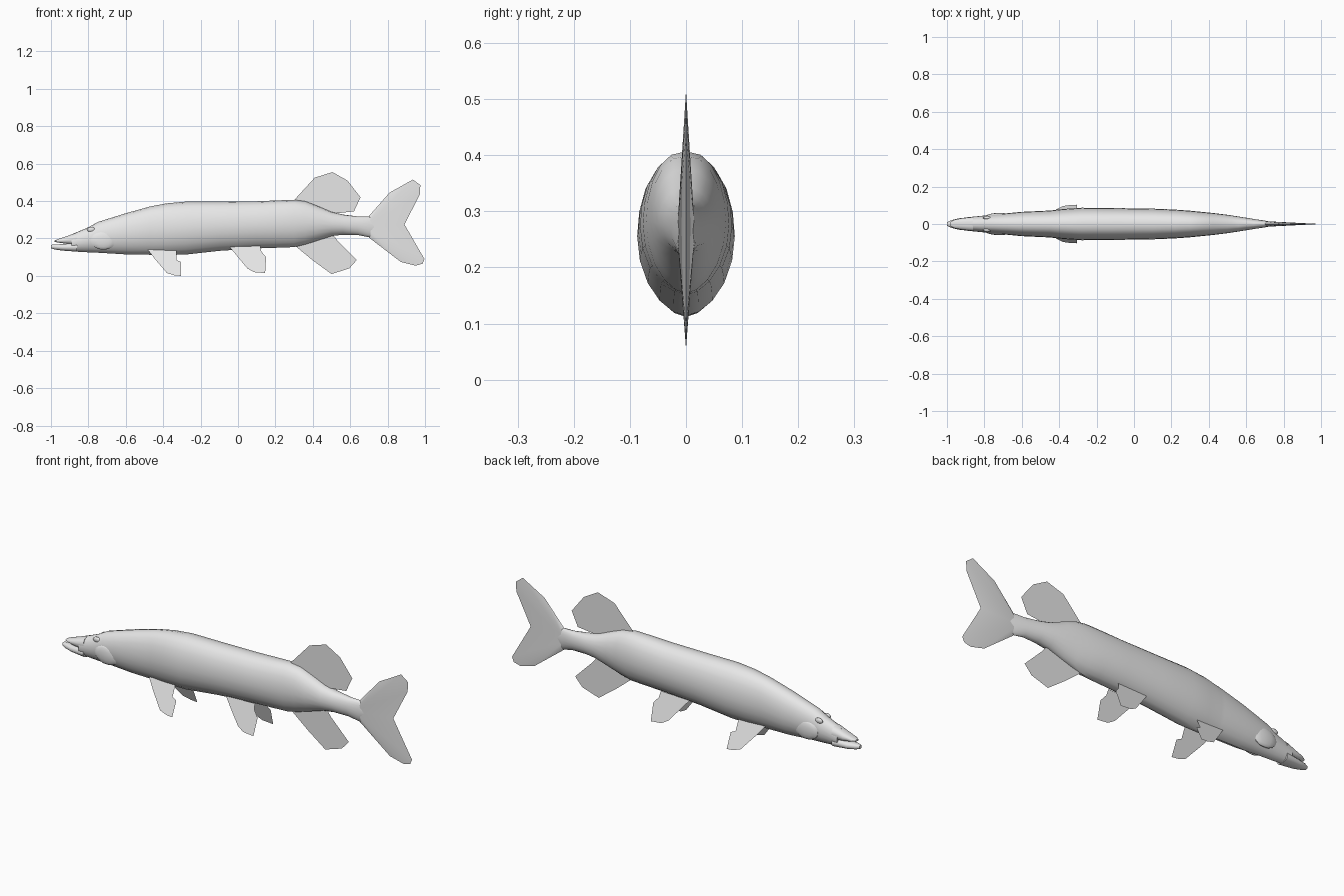
import bpy, bmesh, math

grey = bpy.data.materials.new("light grey")
grey.diffuse_color = (0.8, 0.8, 0.8, 1)


def finish(name, bm, smooth=True):
    bmesh.ops.recalc_face_normals(bm, faces=bm.faces)
    me = bpy.data.meshes.new(name)
    bm.to_mesh(me)
    bm.free()
    me.materials.append(grey)
    ob = bpy.data.objects.new(name, me)
    bpy.context.collection.objects.link(ob)
    if smooth:
        bpy.ops.object.select_all(action='DESELECT')
        ob.select_set(True)
        bpy.context.view_layer.objects.active = ob
        bpy.ops.object.shade_smooth_by_angle(angle=math.radians(35))
    return ob


def loft(name, stations, sides=20, up=0.85, down=1.15):
    """Skin egg-shaped rings given as (x, bottom, top, half width)."""
    bm = bmesh.new()
    rings = []
    for x, lo, hi, w in stations:
        ring = []
        for i in range(sides):
            a = 2 * math.pi * i / sides
            c, s = math.cos(a), math.sin(a)
            y = math.copysign(abs(c) ** (up if s >= 0 else down), c) * w
            ring.append(bm.verts.new((x, y, (lo + hi) / 2 + s * (hi - lo) / 2)))
        rings.append(ring)
    for r, q in zip(rings, rings[1:]):
        for i in range(sides):
            j = (i + 1) % sides
            bm.faces.new((r[i], r[j], q[j], q[i]))
    bm.faces.new(rings[0])
    bm.faces.new(rings[-1])
    return finish(name, bm)


def fin(name, outline, side=0, root_z=0.14, splay=0):
    """Paper-thin fin; paired fins lean outwards below root_z."""
    bm = bmesh.new()
    bm.faces.new([bm.verts.new((x, side * (0.04 + (root_z - z) * splay), z))
                  for x, z in outline])
    return finish(name, bm, False)


# Body with head, from the mouth corner to the tail root
loft("body", [
    (-0.89, 0.131, 0.222, 0.036), (-0.80, 0.126, 0.260, 0.045),
    (-0.75, 0.124, 0.288, 0.050), (-0.68, 0.120, 0.310, 0.057),
    (-0.60, 0.115, 0.335, 0.065), (-0.47, 0.113, 0.371, 0.071),
    (-0.45, 0.113, 0.375, 0.072), (-0.38, 0.112, 0.388, 0.080),
    (-0.28, 0.114, 0.397, 0.087), (-0.10, 0.134, 0.397, 0.085),
    (0.10, 0.147, 0.399, 0.082), (0.22, 0.151, 0.404, 0.077),
    (0.30, 0.154, 0.407, 0.071), (0.36, 0.168, 0.399, 0.065),
    (0.42, 0.187, 0.376, 0.059), (0.50, 0.213, 0.342, 0.049),
    (0.56, 0.220, 0.328, 0.040), (0.64, 0.219, 0.318, 0.027),
    (0.70, 0.207, 0.318, 0.018), (0.76, 0.230, 0.290, 0.006)])

# Jaws, the lower one a little longer
loft("upper_jaw", [
    (-0.98, 0.181, 0.190, 0.013), (-0.96, 0.178, 0.198, 0.023),
    (-0.92, 0.172, 0.211, 0.031), (-0.86, 0.165, 0.234, 0.038)], 14, 0.7, 0.6)
loft("lower_jaw", [
    (-1.00, 0.147, 0.166, 0.009), (-0.98, 0.141, 0.169, 0.019),
    (-0.94, 0.135, 0.170, 0.030), (-0.86, 0.129, 0.178, 0.039)], 14, 0.6, 0.8)

# Cheeks and eyes
for side, label in ((-1, "right"), (1, "left")):
    for part, pos, size in (("eye", (-0.785, 0.033, 0.248), (0.022, 0.009, 0.014)),
                            ("cheek", (-0.72, 0.043, 0.19), (0.07, 0.016, 0.05))):
        bm = bmesh.new()
        bmesh.ops.create_uvsphere(bm, u_segments=14, v_segments=8, radius=1)
        for v in bm.verts:
            v.co = [p + c * s for p, c, s in zip(pos, v.co, size)]
            v.co.y *= side
        finish(f"{label}_{part}", bm)

# Unpaired fins
fin("dorsal_fin", [(0.30, 0.405), (0.41, 0.525), (0.505, 0.555), (0.585, 0.51),
                   (0.655, 0.42), (0.62, 0.345), (0.53, 0.335), (0.50, 0.32), (0.40, 0.36)])
fin("anal_fin", [(0.31, 0.157), (0.40, 0.083), (0.50, 0.01), (0.595, 0.04),
                 (0.635, 0.085), (0.535, 0.185), (0.50, 0.23), (0.40, 0.20)])

# Paired fins
for side, label in ((-1, "right"), (1, "left")):
    fin(f"{label}_pectoral_fin", [
        (-0.49, 0.15), (-0.44, 0.085), (-0.38, 0.015), (-0.34, 0.003), (-0.305, 0.0),
        (-0.305, 0.075), (-0.33, 0.085), (-0.33, 0.15)], side, 0.14, 0.45)
    fin(f"{label}_pelvic_fin", [
        (-0.045, 0.155), (0.0, 0.1), (0.05, 0.04), (0.085, 0.02), (0.145, 0.015),
        (0.15, 0.10), (0.125, 0.13), (0.12, 0.16)], side, 0.14, 0.33)

# Tail fin, thick at the root and sharp at the rim
rim = [(0.70, 0.32), (0.81, 0.445), (0.935, 0.515), (0.975, 0.485), (0.972, 0.435),
       (0.89, 0.275), (0.997, 0.09), (0.987, 0.065), (0.95, 0.055), (0.87, 0.075),
       (0.70, 0.205)]
bm = bmesh.new()
edge = [bm.verts.new((x, 0, z)) for x, z in rim]
for side in (-1, 1):
    hub = bm.verts.new((0.68, side * 0.016, 0.262))
    for a, b in zip(edge, edge[1:]):
        bm.faces.new((hub, a, b))
finish("tail_fin", bm)
